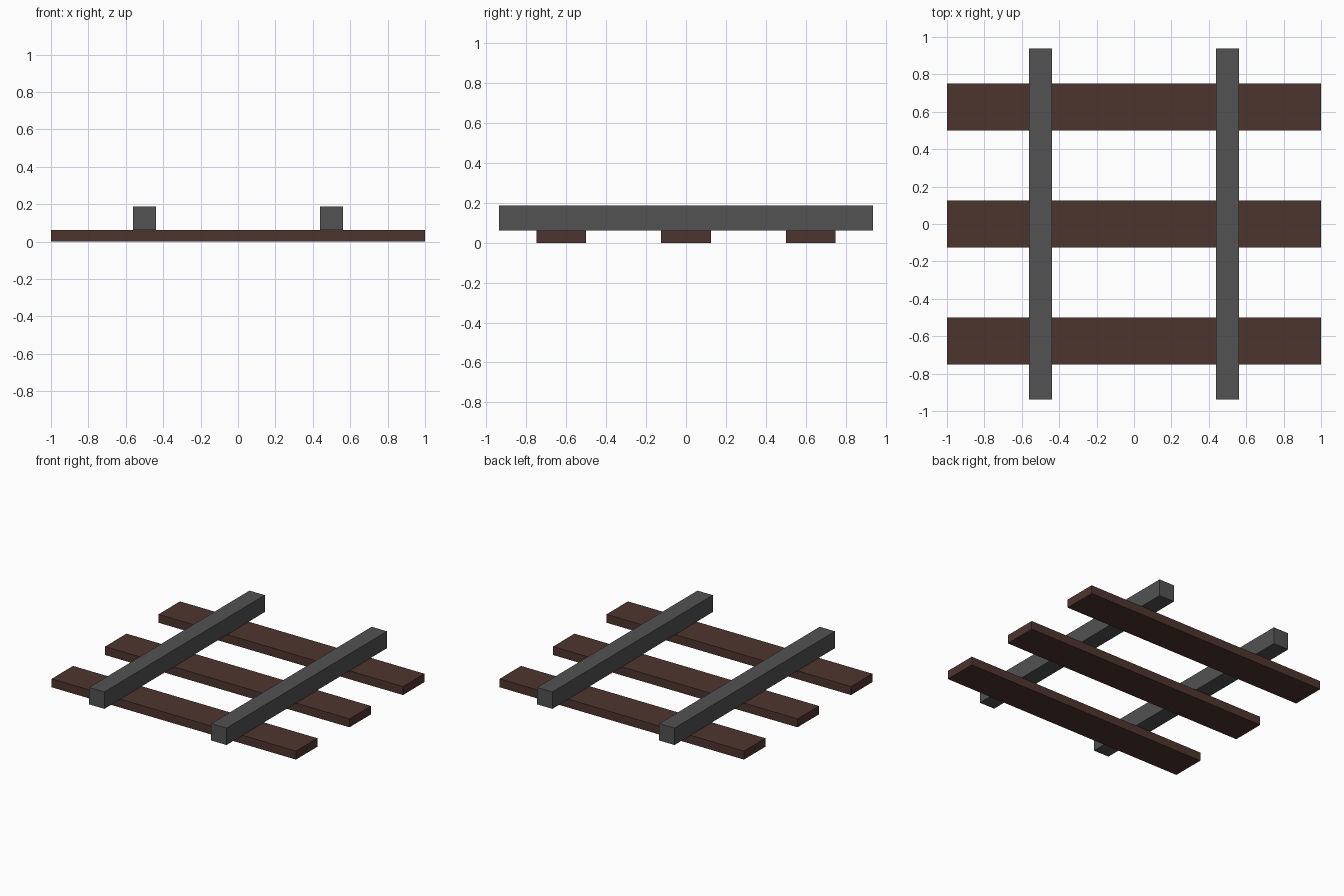
import bpy

if "Cube" in bpy.data.objects:
    bpy.data.objects.remove(bpy.data.objects["Cube"])


def material(name, rgb):
    mat = bpy.data.materials.new(name)
    mat.diffuse_color = (*rgb, 1.0)
    mat.use_nodes = True
    mat.node_tree.nodes["Principled BSDF"].inputs["Base Color"].default_value = mat.diffuse_color
    return mat


def box(name, centre, size, mat):
    bpy.ops.mesh.primitive_cube_add(size=1, location=centre)
    obj = bpy.context.object
    obj.name = name
    obj.scale = size
    bpy.ops.object.transform_apply(location=False, rotation=False, scale=True)
    obj.data.materials.append(mat)
    return obj


wood = material("dark brown wood", (0.076, 0.036, 0.028))
steel = material("dark grey steel", (0.084, 0.084, 0.084))

# Three wooden sleepers lying on the ground
for label, y in (("front", -0.625), ("middle", 0.0), ("back", 0.625)):
    box(f"{label}_sleeper", (0, y, 0.03125), (2.0, 0.25, 0.0625), wood)

# Two square rails resting on the sleepers
for label, x in (("left", -0.5), ("right", 0.5)):
    box(f"{label}_rail", (x, 0, 0.125), (0.125, 1.875, 0.125), steel)
